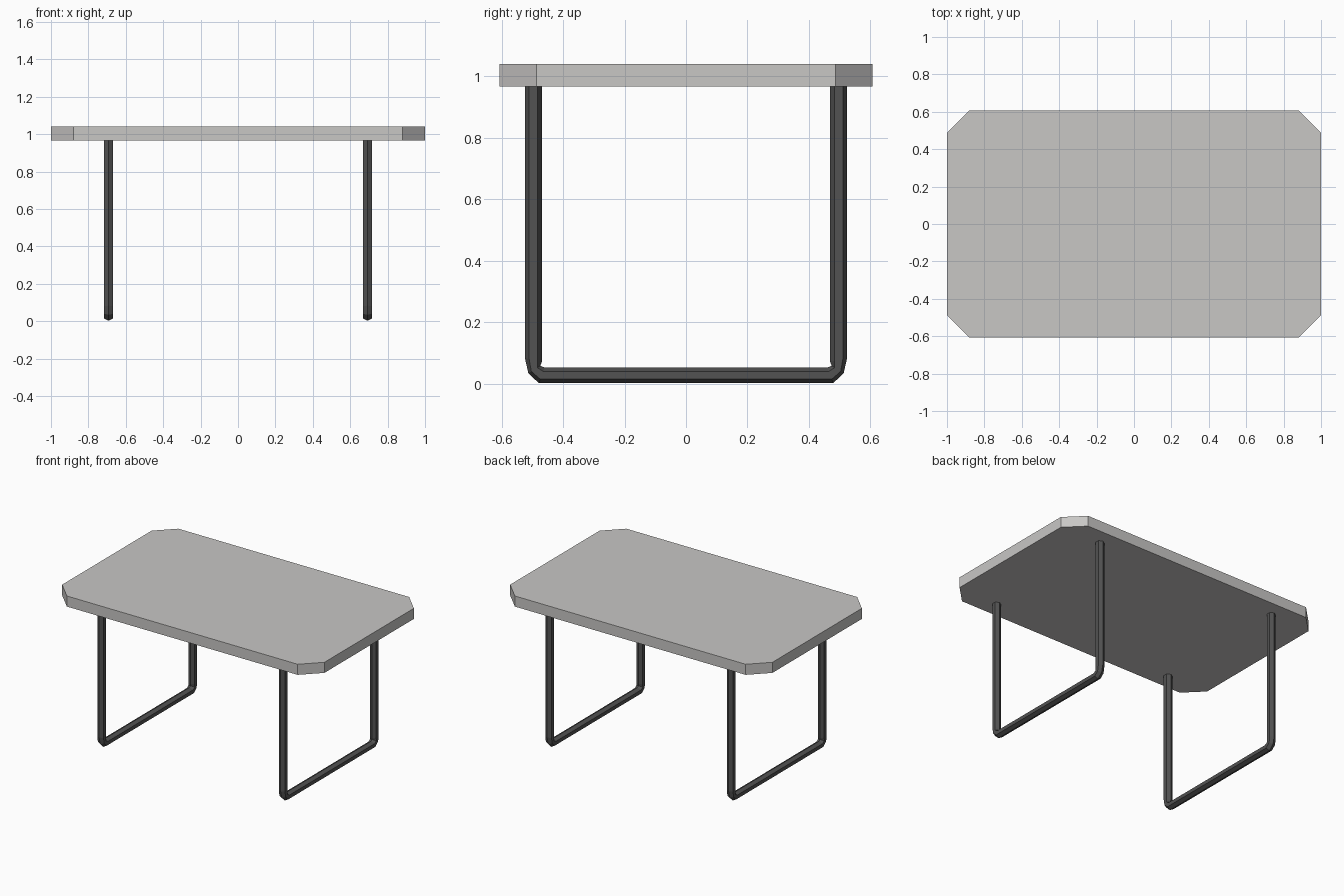
import bpy, bmesh
from mathutils import Vector

if "Cube" in bpy.data.objects:
    bpy.data.objects.remove(bpy.data.objects["Cube"])


def material(name, rgb):
    m = bpy.data.materials.new(name)
    m.diffuse_color = (*rgb, 1)
    m.use_nodes = True
    m.node_tree.nodes["Principled BSDF"].inputs["Base Color"].default_value = m.diffuse_color
    return m


def finish(name, bm, mat):
    bmesh.ops.recalc_face_normals(bm, faces=bm.faces)
    me = bpy.data.meshes.new(name)
    bm.to_mesh(me)
    bm.free()
    me.materials.append(mat)
    ob = bpy.data.objects.new(name, me)
    bpy.context.collection.objects.link(ob)
    return ob


stone = material("light grey", (0.58, 0.57, 0.56))
metal = material("dark grey metal", (0.085, 0.085, 0.085))

# Tabletop: slab with clipped corners
X, Y, C, Z0, Z1 = 1.0, 0.607, 0.12, 0.967, 1.04
outline = [(X, -Y + C), (X, Y - C), (X - C, Y), (-X + C, Y),
           (-X, Y - C), (-X, -Y + C), (-X + C, -Y), (X - C, -Y)]
bm = bmesh.new()
base = bm.faces.new([bm.verts.new((x, y, Z0)) for x, y in outline])
ext = bmesh.ops.extrude_face_region(bm, geom=[base], use_keep_orig=True)
top = [v for v in ext["geom"] if isinstance(v, bmesh.types.BMVert)]
bmesh.ops.translate(bm, verts=top, vec=(0, 0, Z1 - Z0))
finish("tabletop", bm, stone)

# Leg frames: six-sided tube, each path point given by outer and inner (y, z)
half = [((0.524, 0.97), (0.469, 0.97)),
        ((0.524, 0.083), (0.469, 0.071)),
        ((0.513, 0.034), (0.474, 0.058)),
        ((0.479, 0.002), (0.459, 0.052))]
path = half + [tuple((-y, z) for y, z in p) for p in reversed(half)]
HALF_WIDTH = 0.0238


def leg_frame(name, x):
    bm = bmesh.new()
    rings = []
    for o, i in path:
        o, i = Vector((x, *o)), Vector((x, *i))
        side = Vector((HALF_WIDTH, 0, 0))
        a, b = o.lerp(i, 0.25), o.lerp(i, 0.75)
        pts = [o, a + side, b + side, i, b - side, a - side]
        rings.append([bm.verts.new(p) for p in pts])
    for r, s in zip(rings, rings[1:]):
        for k in range(6):
            n = (k + 1) % 6
            bm.faces.new((r[k], r[n], s[n], s[k]))
    bm.faces.new(rings[0])
    bm.faces.new(rings[-1])
    finish(name, bm, metal)


leg_frame("right_leg_frame", 0.692)
leg_frame("left_leg_frame", -0.692)
